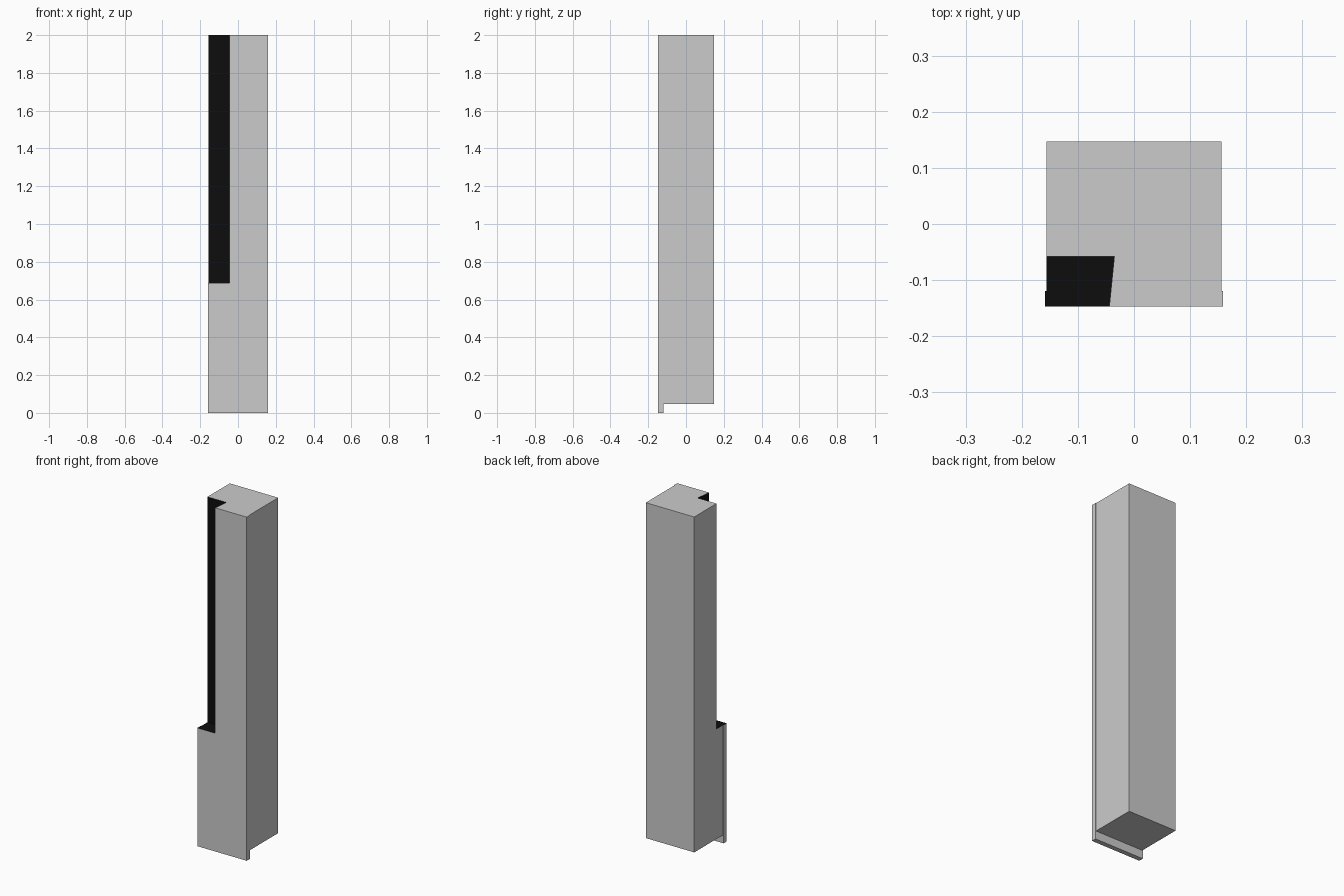
import bpy
import bmesh

if "Cube" in bpy.data.objects:
    bpy.data.objects.remove(bpy.data.objects["Cube"])

black = bpy.data.materials.new("recess_black")
black.diffuse_color = (0.004, 0.004, 0.004, 1)
black.use_nodes = True
black.node_tree.nodes["Principled BSDF"].inputs["Base Color"].default_value = black.diffuse_color
grey = bpy.data.materials.new("body_grey")
grey.diffuse_color = (0.8, 0.8, 0.8, 1)
grey.use_nodes = True
grey.node_tree.nodes["Principled BSDF"].inputs["Base Color"].default_value = grey.diffuse_color


def prism(name, outline, z0, z1, index=0):
    """Extrude a counter-clockwise plan outline from z0 to z1."""
    bm = bmesh.new()
    base = bm.faces.new([bm.verts.new((x, y, z0)) for x, y in outline])
    top = bmesh.ops.extrude_face_region(bm, geom=[base], use_keep_orig=True)["geom"]
    for v in top:
        if isinstance(v, bmesh.types.BMVert):
            v.co.z = z1
    bmesh.ops.recalc_face_normals(bm, faces=bm.faces)
    for f in bm.faces:
        f.material_index = index
    mesh = bpy.data.meshes.new(name)
    mesh.materials.append(grey)
    mesh.materials.append(black)
    bm.to_mesh(mesh)
    bm.free()
    obj = bpy.data.objects.new(name, mesh)
    bpy.context.collection.objects.link(obj)
    return obj


def rect(x, y0, y1):
    return [(-x, y0), (x, y0), (x, y1), (-x, y1)]


# Tall cabinet body and the slightly wider front panel reaching the floor
body = prism("cabinet_body", rect(0.156, -0.119, 0.147), 0.048, 2.0)
panel = prism("front_panel", rect(0.159, -0.147, -0.119), 0.0, 2.0)

# Black corner recess, open to the front, left and top, with a slanted side wall
cutter = prism("recess_cutter",
               [(-0.3, -0.247), (-0.0539, -0.247), (-0.035, -0.058), (-0.3, -0.058)],
               0.688, 2.2, index=1)

for obj in (body, panel):
    mod = obj.modifiers.new("corner_recess", 'BOOLEAN')
    mod.operation = 'DIFFERENCE'
    mod.solver = 'EXACT'
    mod.object = cutter
    bpy.context.view_layer.objects.active = obj
    bpy.ops.object.modifier_apply(modifier=mod.name)

bpy.data.objects.remove(cutter)
